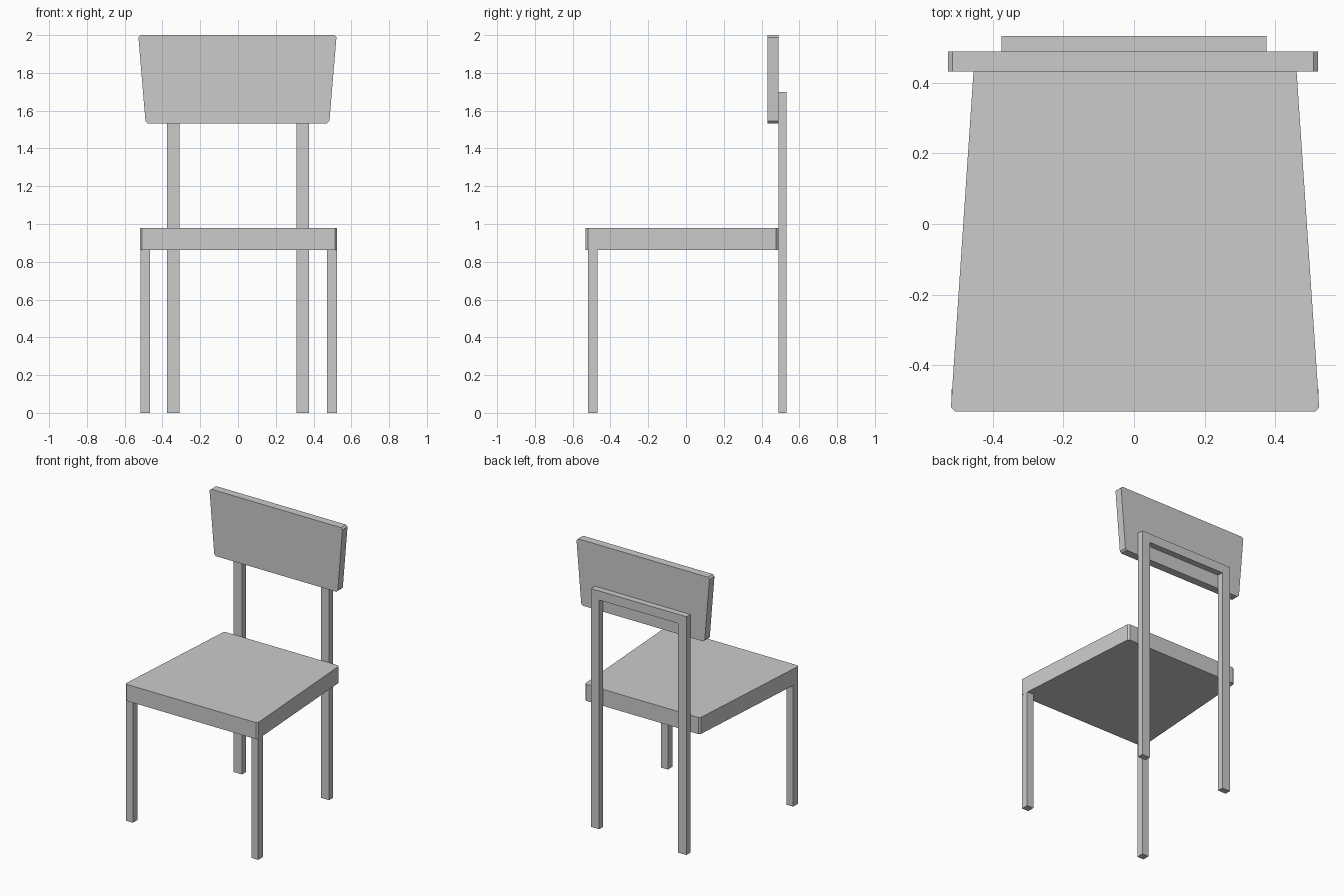
import bpy, bmesh
from mathutils import Vector

if "Cube" in bpy.data.objects:
    bpy.data.objects.remove(bpy.data.objects["Cube"])


def prism(name, outline, depth, to_xyz):
    """Extrude a 2D outline between two depths; to_xyz maps (u, v, depth) to space."""
    bm = bmesh.new()
    face = bm.faces.new([bm.verts.new(to_xyz(u, v, depth[0])) for u, v in outline])
    step = Vector(to_xyz(0, 0, depth[1])) - Vector(to_xyz(0, 0, depth[0]))
    new = bmesh.ops.extrude_face_region(bm, geom=[face], use_keep_orig=True)["geom"]
    bmesh.ops.translate(bm, vec=step, verts=[g for g in new if isinstance(g, bmesh.types.BMVert)])
    bmesh.ops.recalc_face_normals(bm, faces=bm.faces)
    mesh = bpy.data.meshes.new(name)
    bm.to_mesh(mesh)
    bm.free()
    obj = bpy.data.objects.new(name, mesh)
    bpy.context.collection.objects.link(obj)
    return obj


def cut_trapezoid(cx, low_half, high_half, v0, v1, cut=0.012):
    """Symmetric trapezoid with small cut corners."""
    right = [(low_half - cut, v0), (low_half, v0 + cut),
             (high_half, v1 - cut), (high_half - cut, v1)]
    return [(cx + u, v) for u, v in right] + [(cx - u, v) for u, v in reversed(right)]


def flat(u, v, d):
    return (u, v, d)


def upright(u, v, d):
    return (u, d, v)


# Seat: slab that narrows toward the back
prism("seat", cut_trapezoid(0.003, 0.522, 0.455, -0.532, 0.489), (0.862, 0.98), flat)

# Backrest: board that widens toward the top
prism("backrest", cut_trapezoid(-0.003, 0.487, 0.524, 1.533, 2.0), (0.432, 0.489), upright)

# Back frame: one inverted U forming both rear legs and the top rail
o, i, top, bar = 0.376, 0.311, 1.698, 0.065
prism("back_frame",
      [(-o, 0), (-i, 0), (-i, top - bar), (i, top - bar), (i, 0), (o, 0), (o, top), (-o, top)],
      (0.489, 0.533), upright)

# Front legs: square posts under the front corners
for side, name in ((-1, "front_leg_left"), (1, "front_leg_right")):
    cx, h = 0.003 + side * 0.494, 0.026
    prism(name, [(cx - h, -0.52), (cx + h, -0.52), (cx + h, -0.468), (cx - h, -0.468)],
          (0, 0.862), flat)
